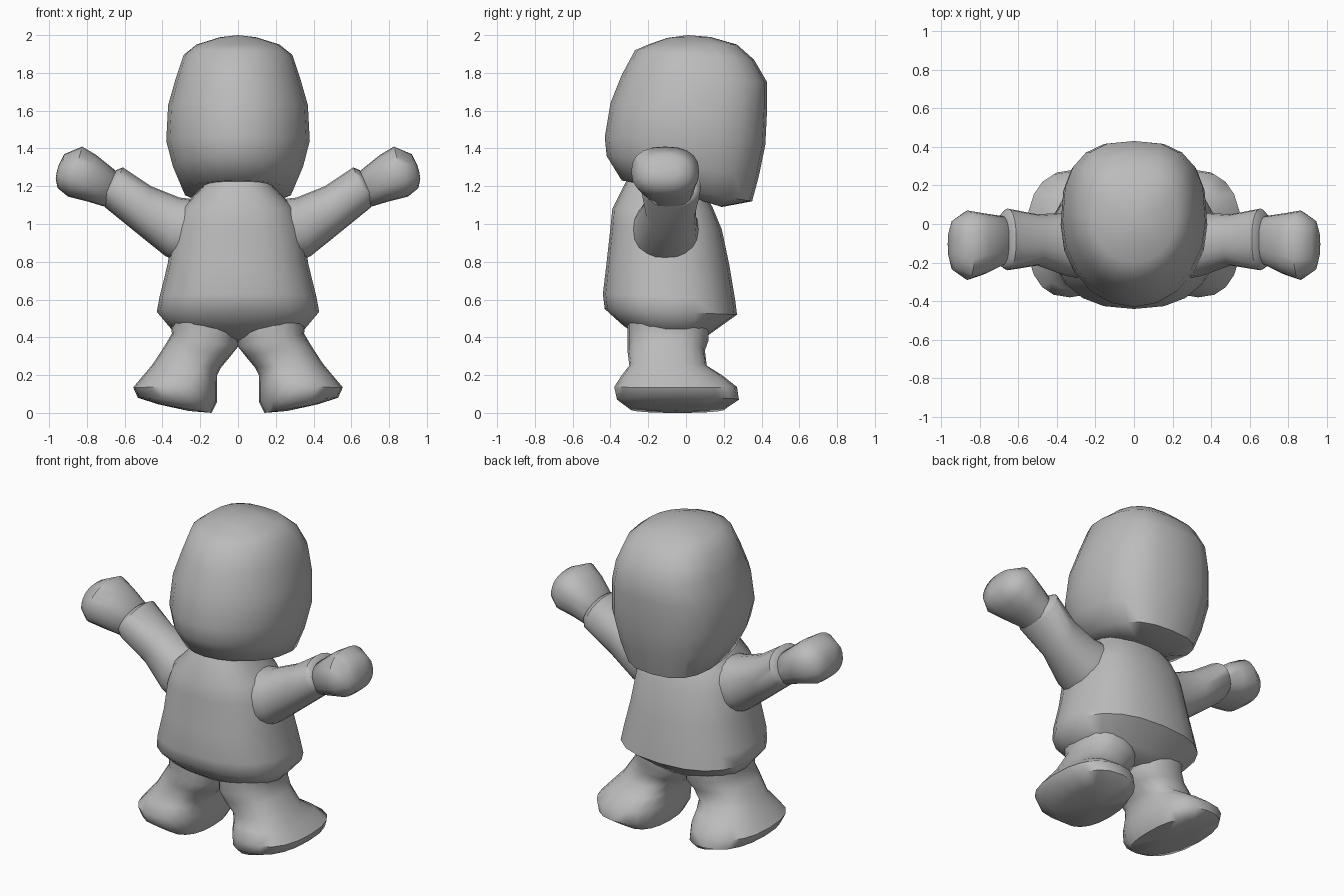
import bpy, bmesh, math
from mathutils import Vector

SIDES = 20
grey = bpy.data.materials.new("plain grey")
grey.diffuse_color = (0.5, 0.5, 0.5, 1)


def loft(name, rings, pa=2.4, pb=2.4, angle=55):
    """Skin rings given as (end a, end b, sideways half-width vector);
    pa and pb set the squareness towards each end."""
    bm = bmesh.new()
    loops = []
    for a, b, w in rings:
        a, b, w = Vector(a), Vector(b), Vector(w)
        mid, half = (a + b) / 2, (b - a) / 2
        loop = []
        for i in range(SIDES):
            t = 2 * math.pi * i / SIDES
            c, s = math.cos(t), math.sin(t)
            e = 2 / (pb if c > 0 else pa)
            u = math.copysign(abs(c) ** e, c)
            v = math.copysign(abs(s) ** e, s)
            loop.append(bm.verts.new(mid + half * u + w * v))
        loops.append(loop)
    for l0, l1 in zip(loops, loops[1:]):
        for i in range(SIDES):
            j = (i + 1) % SIDES
            bm.faces.new((l0[i], l0[j], l1[j], l1[i]))
    # zero-size end rings collapse into cap points
    bmesh.ops.remove_doubles(bm, verts=bm.verts, dist=1e-5)
    bmesh.ops.recalc_face_normals(bm, faces=bm.faces)
    me = bpy.data.meshes.new(name)
    bm.to_mesh(me)
    bm.free()
    me.materials.append(grey)
    ob = bpy.data.objects.new(name, me)
    bpy.context.collection.objects.link(ob)
    bpy.ops.object.select_all(action='DESELECT')
    ob.select_set(True)
    bpy.context.view_layer.objects.active = ob
    bpy.ops.object.shade_smooth_by_angle(angle=math.radians(angle))
    return ob


def trunk(rows):
    """Rows: front y, front z, back y, back z, half width."""
    return [((0, yf, zf), (0, yb, zb), (w, 0, 0)) for yf, zf, yb, zb, w in rows]


def limb(rows, s):
    """Rows: x0, z0, x1, z1, y min, y max; s mirrors left and right."""
    return [((s * x0, (y0 + y1) / 2, z0), (s * x1, (y0 + y1) / 2, z1),
             (0, (y1 - y0) / 2, 0)) for x0, z0, x1, z1, y0, y1 in rows]


# Head: rounded front, flatter back, underside hanging lower behind
loft("head", trunk([
    (0.0, 1.17, 0.0, 1.17, 0),
    (-0.16, 1.20, 0.19, 1.09, 0.16),
    (-0.34, 1.23, 0.35, 1.12, 0.29),
    (-0.42, 1.36, 0.385, 1.25, 0.345),
    (-0.43, 1.46, 0.42, 1.42, 0.38),
    (-0.40, 1.64, 0.43, 1.62, 0.37),
    (-0.34, 1.79, 0.43, 1.75, 0.33),
    (-0.27, 1.92, 0.36, 1.87, 0.288),
    (-0.20, 1.95, 0.27, 1.95, 0.22),
    (-0.10, 1.985, 0.13, 1.99, 0.10),
    (0.01, 2.0, 0.01, 2.0, 0)]), pa=2.0, pb=2.7)

# Body: flared shirt with a tucked-under hem and a neck
loft("body", trunk([
    (-0.10, 0.37, -0.10, 0.37, 0),
    (-0.24, 0.40, 0.08, 0.38, 0.24),
    (-0.33, 0.46, 0.13, 0.42, 0.35),
    (-0.43, 0.55, 0.27, 0.52, 0.43),
    (-0.44, 0.63, 0.26, 0.60, 0.415),
    (-0.42, 0.80, 0.23, 0.78, 0.372),
    (-0.40, 0.98, 0.19, 0.97, 0.345),
    (-0.39, 1.08, 0.14, 1.09, 0.30),
    (-0.33, 1.20, 0.08, 1.19, 0.19),
    (-0.28, 1.30, 0.05, 1.30, 0.16),
    (-0.10, 1.32, -0.10, 1.32, 0)]))

for s, side in ((1, "right"), (-1, "left")):
    # Sleeve rising outwards from the shoulder
    loft(side + "_sleeve", limb([
        (0.16, 0.94, 0.16, 0.94, -0.11, -0.11),
        (0.14, 1.12, 0.22, 0.76, -0.30, 0.08),
        (0.31, 1.14, 0.385, 0.83, -0.27, 0.06),
        (0.46, 1.20, 0.54, 0.955, -0.215, 0.05),
        (0.61, 1.30, 0.70, 1.085, -0.24, 0.08),
        (0.645, 1.285, 0.72, 1.11, -0.22, 0.05),
        (0.68, 1.20, 0.68, 1.20, -0.08, -0.08)], s), 2.2, 2.2)
    # Mitten-like hand
    loft(side + "_hand", limb([
        (0.62, 1.17, 0.62, 1.17, -0.08, -0.08),
        (0.645, 1.28, 0.70, 1.09, -0.21, 0.04),
        (0.75, 1.365, 0.80, 1.12, -0.26, 0.055),
        (0.825, 1.41, 0.90, 1.145, -0.29, 0.07),
        (0.92, 1.37, 0.955, 1.19, -0.24, 0.02),
        (0.95, 1.31, 0.965, 1.24, -0.17, -0.04),
        (0.96, 1.275, 0.96, 1.275, -0.11, -0.11)], s))
    # Leg flowing into a wide foot with a sole that lifts outwards
    loft(side + "_leg", limb([
        (0.26, 0.01, 0.26, 0.01, -0.05, -0.05),
        (0.14, 0.0, 0.42, 0.045, -0.30, 0.21),
        (0.11, 0.06, 0.53, 0.08, -0.365, 0.28),
        (0.11, 0.14, 0.555, 0.135, -0.38, 0.27),
        (0.11, 0.20, 0.50, 0.20, -0.34, 0.19),
        (0.09, 0.24, 0.45, 0.26, -0.30, 0.11),
        (0.04, 0.30, 0.385, 0.36, -0.31, 0.10),
        (0.0, 0.35, 0.35, 0.42, -0.31, 0.12),
        (0.0, 0.46, 0.36, 0.49, -0.31, 0.12),
        (0.17, 0.50, 0.17, 0.50, -0.1, -0.1)], s))
